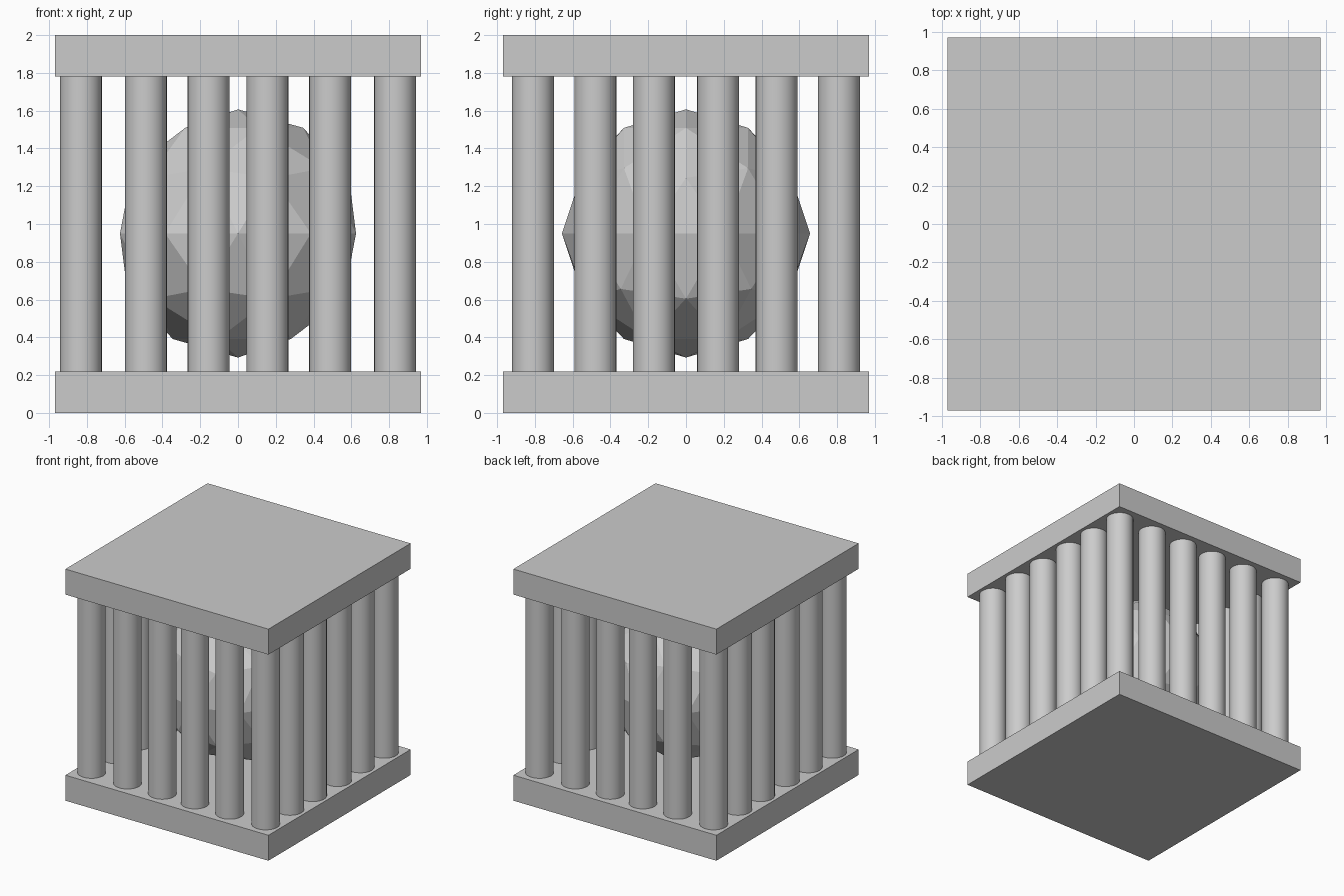
import bpy
from math import radians

if "Cube" in bpy.data.objects:
    bpy.data.objects.remove(bpy.data.objects["Cube"])

HALF = 0.97           # half width of the plates
LOW, HIGH = 0.22, 1.78  # inner faces of the plates
XS = (-0.832, -0.488, -0.156, 0.156, 0.488, 0.832)
YS = (-0.81, -0.48, -0.17, 0.17, 0.48, 0.81)


def plate(name, z0, z1):
    bpy.ops.mesh.primitive_cube_add(size=1, location=(0, 0, (z0 + z1) / 2))
    ob = bpy.context.object
    ob.name = name
    ob.scale = (2 * HALF, 2 * HALF, z1 - z0)
    bpy.ops.object.transform_apply(location=False, rotation=False, scale=True)


def bar(x, y):
    bpy.ops.mesh.primitive_cylinder_add(vertices=32, radius=0.111, depth=HIGH - LOW,
                                        location=(x, y, (LOW + HIGH) / 2))
    bpy.context.object.name = "cage_bar"
    bpy.ops.object.shade_smooth_by_angle(angle=radians(30))


# Floor and roof slabs
plate("base_plate", 0, LOW)
plate("top_plate", HIGH, 2)

# Bars around the perimeter, six per side with shared corners
for i, x in enumerate(XS):
    for j, y in enumerate(YS):
        if i in (0, 5) or j in (0, 5):
            bar(x, y)

# Faceted ball floating inside the cage
bpy.ops.mesh.primitive_ico_sphere_add(subdivisions=2, radius=0.657, location=(0, 0, 0.95))
bpy.context.object.name = "faceted_ball"
